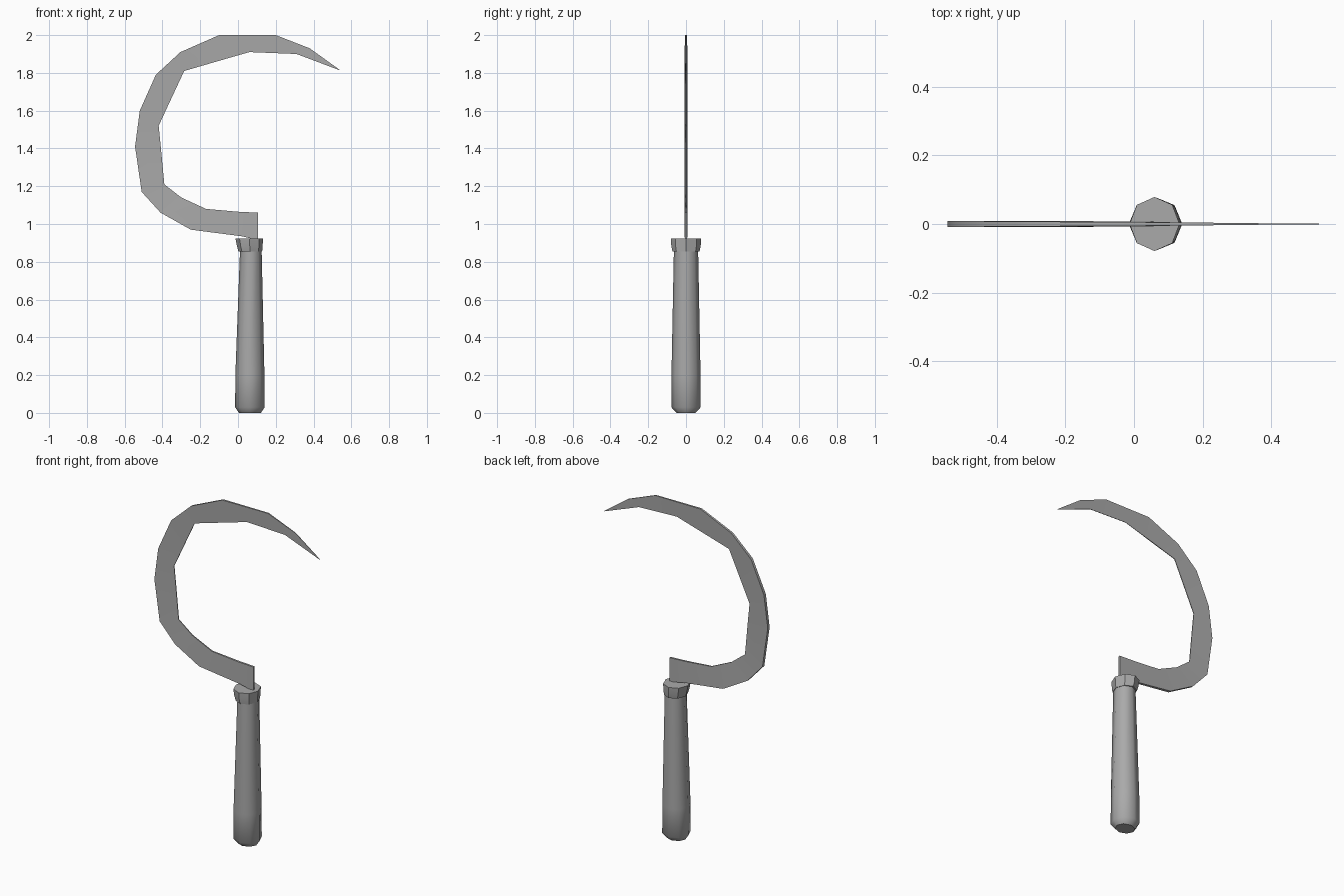
import bpy, bmesh
from math import cos, sin, pi, radians
from mathutils import Vector

cube = bpy.data.objects.get("Cube")
if cube:
    bpy.data.objects.remove(cube, do_unlink=True)

grey = bpy.data.materials.new("plain grey")
grey.use_nodes = True
GREY = (0.4, 0.4, 0.4, 1)
grey.diffuse_color = GREY
grey.node_tree.nodes["Principled BSDF"].inputs["Base Color"].default_value = GREY


def loft(name, rings, smooth_angle):
    """Skin a list of equal-sized point rings and cap both ends."""
    bm = bmesh.new()
    loops = [[bm.verts.new(p) for p in ring] for ring in rings]
    n = len(loops[0])
    for a, b in zip(loops, loops[1:]):
        for i in range(n):
            j = (i + 1) % n
            bm.faces.new((a[i], a[j], b[j], b[i]))
    bm.faces.new(loops[0])
    bm.faces.new(loops[-1])
    bmesh.ops.remove_doubles(bm, verts=bm.verts, dist=0.0005)
    bmesh.ops.recalc_face_normals(bm, faces=bm.faces)
    mesh = bpy.data.meshes.new(name)
    bm.to_mesh(mesh)
    bm.free()
    obj = bpy.data.objects.new(name, mesh)
    bpy.context.collection.objects.link(obj)
    mesh.materials.append(grey)
    bpy.ops.object.select_all(action="DESELECT")
    obj.select_set(True)
    bpy.context.view_layer.objects.active = obj
    bpy.ops.object.shade_smooth_by_angle(angle=radians(smooth_angle))
    return obj


def ring(cx, z, rx, ry, sides=8):
    return [Vector((cx + rx * cos(2 * pi * i / sides),
                    ry * sin(2 * pi * i / sides), z)) for i in range(sides)]


# Handle: tapered grip with a chamfered butt
loft("handle", [ring(0.063, 0.0, 0.058, 0.05), ring(0.063, 0.03, 0.078, 0.078),
                ring(0.063, 0.2, 0.077, 0.077), ring(0.068, 0.87, 0.057, 0.064)], 50)

# Collar: flared cap around the top of the grip
loft("collar", [ring(0.065, 0.855, 0.063, 0.072), ring(0.062, 0.885, 0.068, 0.078),
                ring(0.06, 0.922, 0.073, 0.079)], 30)

# Blade: spine point, cutting-edge point, half thickness of each
stations = [
    ((0.105, 0.915), (0.105, 1.06), 0.006, 0.006),
    ((0.02, 0.935), (0.0, 1.065), 0.007, 0.006),
    ((-0.25, 0.97), (-0.17, 1.08), 0.009, 0.004),
    ((-0.41, 1.06), (-0.30, 1.14), 0.009, 0.003),
    ((-0.51, 1.17), (-0.39, 1.21), 0.009, 0.002),
    ((-0.545, 1.41), (-0.408, 1.40), 0.009, 0.002),
    ((-0.52, 1.60), (-0.42, 1.52), 0.009, 0.002),
    ((-0.435, 1.79), (-0.355, 1.66), 0.008, 0.002),
    ((-0.305, 1.91), (-0.285, 1.81), 0.007, 0.002),
    ((-0.10, 2.0), (-0.10, 1.864), 0.006, 0.002),
    ((0.20, 2.0), (0.06, 1.91), 0.004, 0.001),
    ((0.38, 1.93), (0.31, 1.90), 0.002, 0.001),
    ((0.54, 1.815), (0.538, 1.814), 0.001, 0.001),
]
loft("blade", [[Vector((o[0], -t, o[1])), Vector((o[0], t, o[1])),
                Vector((i[0], e, i[1])), Vector((i[0], -e, i[1]))]
               for o, i, t, e in stations], 30)
